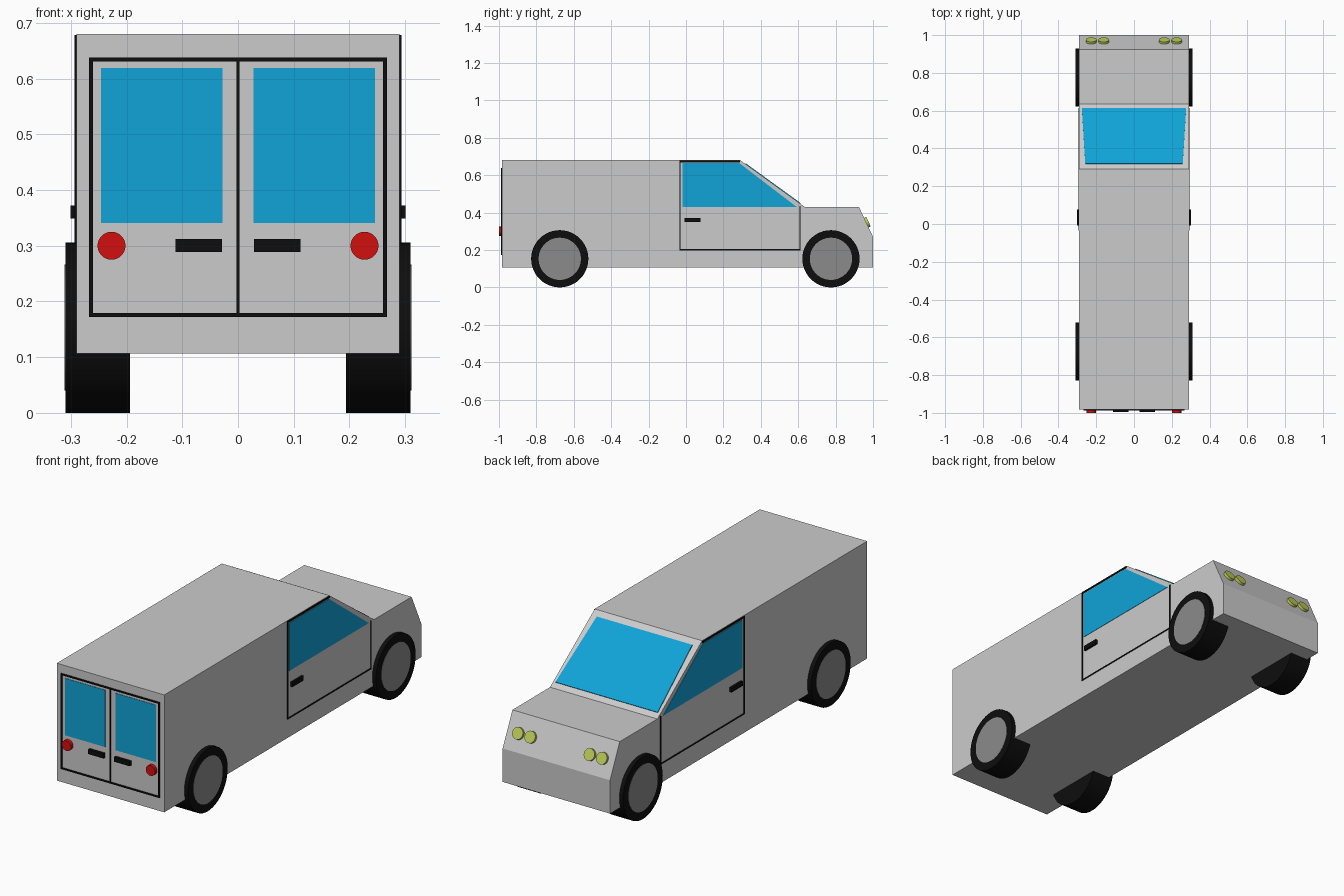
import bpy
import bmesh
from mathutils import Vector

cube = bpy.data.objects.get("Cube")
if cube:
    bpy.data.objects.remove(cube, do_unlink=True)


def material(name, r, g, b):
    m = bpy.data.materials.new(name)
    m.use_nodes = True
    m.diffuse_color = (r, g, b, 1)
    m.node_tree.nodes["Principled BSDF"].inputs["Base Color"].default_value = (r, g, b, 1)
    return m


PAINT = material("grey paint", 0.6, 0.6, 0.6)
GLASS = material("blue glass", 0.005, 0.37, 0.68)
BLACK = material("black trim", 0.004, 0.004, 0.004)
HUB = material("hub grey", 0.26, 0.26, 0.26)
RED = material("tail light red", 0.65, 0.005, 0.005)
YELLOW = material("headlight yellow", 0.5, 0.6, 0.1)


def finish(name, bm, mat):
    bmesh.ops.recalc_face_normals(bm, faces=bm.faces)
    mesh = bpy.data.meshes.new(name)
    bm.to_mesh(mesh)
    bm.free()
    mesh.materials.append(mat)
    obj = bpy.data.objects.new(name, mesh)
    bpy.context.collection.objects.link(obj)
    return obj


def prism(name, outline, push, mat):
    """Extrude a flat outline of 3D points along a vector."""
    bm = bmesh.new()
    face = bm.faces.new([bm.verts.new(p) for p in outline])
    ext = bmesh.ops.extrude_face_region(bm, geom=[face], use_keep_orig=True)
    moved = [g for g in ext["geom"] if isinstance(g, bmesh.types.BMVert)]
    bmesh.ops.translate(bm, verts=moved, vec=push)
    return finish(name, bm, mat)


def box(name, low, high, mat):
    (x, y, z), (X, Y, Z) = low, high
    return prism(name, [(x, y, z), (X, y, z), (X, Y, z), (x, Y, z)], (0, 0, Z - z), mat)


def disc(name, centre, axis, radius, depth, mat):
    """Cylinder centred on a point, pointing along an axis."""
    bm = bmesh.new()
    bmesh.ops.create_cone(bm, cap_ends=True, segments=48, radius1=radius,
                          radius2=radius, depth=depth)
    obj = finish(name, bm, mat)
    obj.rotation_euler = Vector(axis).to_track_quat("Z", "Y").to_euler()
    obj.location = centre
    bpy.ops.object.select_all(action="DESELECT")
    obj.select_set(True)
    bpy.context.view_layer.objects.active = obj
    bpy.ops.object.shade_smooth_by_angle()
    return obj


HALF = 0.29   # half the body width
REAR = -0.983  # plane of the rear doors

# Body shell from its side profile
profile = [(REAR, 0.107), (REAR, 0.68), (0.29, 0.68), (0.635, 0.43),
           (0.925, 0.43), (1.0, 0.27), (1.0, 0.107)]
prism("body", [(-HALF, y, z) for y, z in profile], (2 * HALF, 0, 0), PAINT)

# Windscreen lying on the sloped face
roof, bonnet = Vector((0, 0.29, 0.68)), Vector((0, 0.635, 0.43))
slope = bonnet - roof
normal = Vector((0, -slope.z, slope.y)).normalized()
corners = []
for t, half in ((0.08, 0.258), (0.93, 0.276)):
    row = [roof + slope * t + Vector((s * half, 0, 0)) for s in (-1, 1)]
    corners += row if t < 0.5 else row[::-1]
prism("windscreen", corners, normal * 0.004, GLASS)

nose_normal = Vector((0, 0.16, 0.075)).normalized()
for side, s in (("left", 1), ("right", -1)):
    # Wheels
    for end, y in (("front", 0.775), ("rear", -0.675)):
        disc(f"{side}_{end}_tyre", (s * 0.252, y, 0.153), (s, 0, 0), 0.153, 0.116, BLACK)
        disc(f"{side}_{end}_hub", (s * 0.309, y, 0.153), (s, 0, 0), 0.113, 0.004, HUB)

    # Cab door: window, seams and handle
    window = [(-0.02, 0.664), (0.286, 0.664), (0.592, 0.43), (-0.02, 0.43)]
    prism(f"{side}_door_window", [(s * HALF, y, z) for y, z in window],
          (s * 0.002, 0, 0), GLASS)
    seams = {"back": (-0.035, 0.198, -0.029, 0.678), "bottom": (-0.035, 0.198, 0.613, 0.204),
             "front": (0.607, 0.198, 0.613, 0.435), "top": (-0.035, 0.669, 0.29, 0.678)}
    for part, (y, z, Y, Z) in seams.items():
        box(f"{side}_door_seam_{part}", (s * HALF, y, z), (s * 0.293, Y, Z), BLACK)
    box(f"{side}_door_handle", (s * HALF, -0.008, 0.349), (s * 0.301, 0.077, 0.372), BLACK)

    # Rear door: window, outer seam, handle and tail light
    box(f"{side}_rear_window", (s * 0.028, REAR - 0.002, 0.341),
        (s * 0.246, REAR, 0.619), GLASS)
    box(f"{side}_rear_seam", (s * 0.26, REAR - 0.005, 0.172),
        (s * 0.267, REAR, 0.638), BLACK)
    box(f"{side}_rear_handle", (s * 0.029, REAR - 0.013, 0.289),
        (s * 0.112, REAR, 0.312), BLACK)
    disc(f"{side}_tail_light", (s * 0.227, -0.991, 0.3), (0, -1, 0), 0.025, 0.018, RED)

    # Twin headlights on the sloped nose
    for place, x in (("outer", 0.227), ("inner", 0.16)):
        disc(f"{side}_{place}_headlight", Vector((s * x, 0.964, 0.346)) + nose_normal * 0.004,
             nose_normal, 0.028, 0.018, YELLOW)

# Remaining rear door seams
box("rear_seam_centre", (-0.003, REAR - 0.005, 0.172), (0.003, REAR, 0.638), BLACK)
for part, z in (("bottom", 0.172), ("top", 0.631)):
    box(f"rear_seam_{part}", (-0.267, REAR - 0.005, z), (0.267, REAR, z + 0.007), BLACK)
